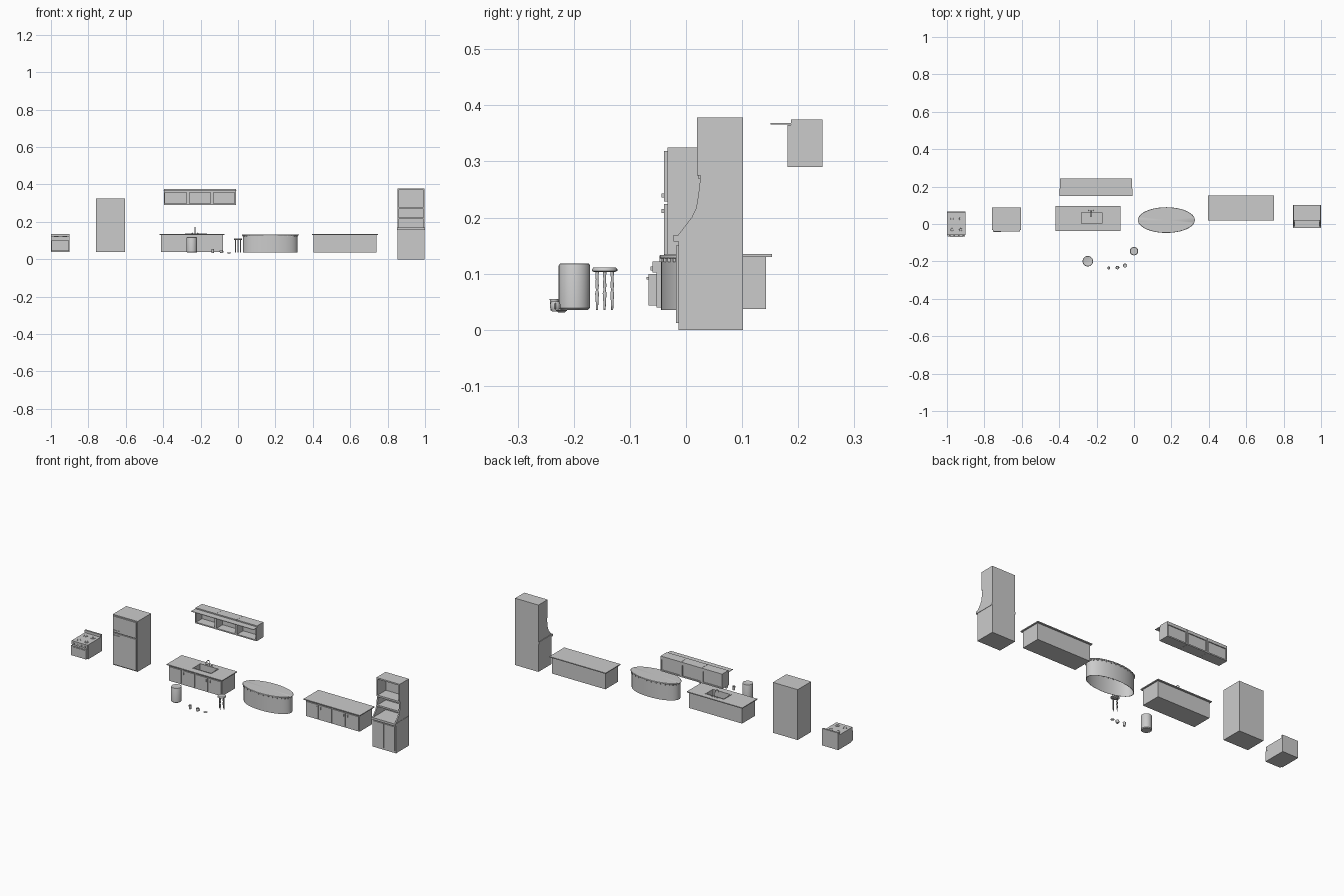
import bpy, bmesh, math
from mathutils import Vector

if "Cube" in bpy.data.objects:
    bpy.data.objects.remove(bpy.data.objects["Cube"])


def finish(name, bm, smooth=False):
    bmesh.ops.recalc_face_normals(bm, faces=bm.faces[:])
    me = bpy.data.meshes.new(name)
    bm.to_mesh(me)
    bm.free()
    ob = bpy.data.objects.new(name, me)
    bpy.context.collection.objects.link(ob)
    if smooth:
        bpy.ops.object.select_all(action='DESELECT')
        ob.select_set(True)
        bpy.context.view_layer.objects.active = ob
        bpy.ops.object.shade_smooth_by_angle(angle=math.radians(40))
    return ob


def boxes(name, *specs):
    """One object from boxes given as (x0, x1, y0, y1, z0, z1)."""
    bm = bmesh.new()
    for x0, x1, y0, y1, z0, z1 in specs:
        for v in bmesh.ops.create_cube(bm, size=1)['verts']:
            v.co = Vector(((x0 + x1) / 2 + v.co.x * (x1 - x0),
                           (y0 + y1) / 2 + v.co.y * (y1 - y0),
                           (z0 + z1) / 2 + v.co.z * (z1 - z0)))
    return finish(name, bm)


def lathe(name, cx, cy, profile, n=24, sx=1, sy=1):
    """Revolve (radius, z) points around a vertical axis."""
    bm = bmesh.new()
    rings = []
    for r, z in profile:
        m = n if r > 0 else 1
        rings.append([bm.verts.new((cx + sx * r * math.cos(2 * math.pi * i / n),
                                    cy + sy * r * math.sin(2 * math.pi * i / n), z))
                      for i in range(m)])
    for a, b in zip(rings, rings[1:]):
        if len(a) == len(b) == 1:
            continue
        for i in range(n):
            j = (i + 1) % n
            quad = [a[i % len(a)], a[j % len(a)], b[j % len(b)], b[i % len(b)]]
            bm.faces.new(list(dict.fromkeys(quad)))
    return finish(name, bm, True)


def tube(name, pts, r):
    cu = bpy.data.curves.new(name, 'CURVE')
    cu.dimensions = '3D'
    cu.bevel_depth, cu.bevel_resolution, cu.use_fill_caps = r, 2, True
    sp = cu.splines.new('POLY')
    sp.points.add(len(pts) - 1)
    for p, q in zip(sp.points, pts):
        p.co = (*q, 1)
    ob = bpy.data.objects.new(name, cu)
    bpy.context.collection.objects.link(ob)
    return ob


def cabinet(name, x0, x1, y0, y1, z0, z1):
    """Base cabinet with overhanging top and four doors."""
    body = boxes(name + "_body", (x0 + .008, x1 - .008, y0 + .01, y1 - .01, z0, z1 - .005))
    top = boxes(name + "_countertop", (x0, x1, y0, y1, z1 - .005, z1))
    w = (x1 - x0 - .016) / 4
    for i in range(4):
        a = x0 + .008 + i * w
        boxes(f"{name}_door_{i}", (a + .004, a + w - .004, y0 + .006, y0 + .0101, z0 + .006, z1 - .013))
        k = a + (w - .012 if i % 2 == 0 else .012)
        boxes(f"{name}_door_handle_{i}", (k - .0015, k + .0015, y0 + .003, y0 + .007, z1 - .035, z1 - .022))
    return body, top


# Stove
boxes("stove_body", (-1, -.9, -.053, .068, .04, .117))
boxes("stove_cooktop", (-1, -.9, -.06, .068, .117, .122))
boxes("stove_control_panel", (-.999, -.901, -.06, -.052, .102, .1171))
boxes("oven_door", (-.997, -.903, -.067, -.052, .043, .099))
boxes("oven_handle", (-.985, -.915, -.07, -.066, .09, .094))
boxes("stove_backguard", (-1, -.9, .058, .068, .122, .136))
for i in range(4):
    x, y = -.973 + .046 * (i % 2), -.03 + .058 * (i // 2)
    lathe(f"burner_{i}", x, y, [(.012, .1215), (.012, .124), (.008, .124), (.007, .1228), (0, .1228)], 16)
    kx = -.986 + .024 * i
    boxes(f"stove_knob_{i}", (kx - .004, kx + .004, -.0635, -.059, .106, .113))

# Refrigerator
boxes("fridge_body", (-.76, -.605, -.033, .087, .04, .325))
boxes("freezer_door", (-.755, -.61, -.039, -.0325, .229, .319))
boxes("fridge_door", (-.755, -.61, -.039, -.0325, .046, .224))
for nm, z in (("freezer_handle", .236), ("fridge_handle", .208)):
    boxes(nm, (-.75, -.712, -.044, -.041, z, z + .007),
          (-.748, -.744, -.042, -.038, z, z + .007), (-.718, -.714, -.042, -.038, z, z + .007))

# Sink cabinet with basin cut into it
parts = cabinet("sink_cabinet", -.42, -.073, -.038, .097, .04, .135)
cutter = boxes("basin_cutter", (-.28, -.17, .002, .062, .1, .2))
cutter.hide_render = True
for ob in parts:
    mod = ob.modifiers.new("basin", 'BOOLEAN')
    mod.operation, mod.object = 'DIFFERENCE', cutter
    bpy.ops.object.select_all(action='DESELECT')
    ob.select_set(True)
    bpy.context.view_layer.objects.active = ob
    bpy.ops.object.modifier_apply(modifier="basin")
bpy.data.objects.remove(cutter)
boxes("sink_rim", (-.284, -.166, -.002, .002, .134, .137), (-.284, -.166, .062, .066, .134, .137),
      (-.284, -.28, .002, .062, .134, .137), (-.17, -.166, .002, .062, .134, .137))
lathe("sink_drain", -.225, .032, [(.006, .1), (.006, .102), (0, .102)], 12)
arc = [(-.23, .056 + .016 * math.cos(t * math.pi / 8), .156 + .014 * math.sin(t * math.pi / 8)) for t in range(9)]
tube("faucet", [(-.23, .072, .134)] + arc + [(-.23, .04, .15)], .002)
for i, x in enumerate((-.245, -.215)):
    lathe(f"faucet_tap_{i}", x, .072, [(.004, .135), (.003, .141), (0, .142)], 10)

# Wall shelf of three open units with a projecting ledge
for i in range(3):
    a, b = -.396 + i * .1287, -.396 + (i + 1) * .1287 - .001
    boxes(f"wall_unit_{i}", (a, a + .007, .181, .243, .29, .365), (b - .007, b, .181, .243, .29, .365),
          (a + .007, b - .007, .181, .243, .29, .297), (a + .007, b - .007, .181, .243, .358, .365),
          (a + .007, b - .007, .234, .238, .297, .358))
    boxes(f"wall_unit_cap_{i}", (a, b, .187, .243, .365, .375))
boxes("wall_ledge", (-.399, -.009, .151, .19, .3655, .3685))

# Oval island, open underneath
cx, cy, ky = .173, .021, .45
lathe("island_body", cx, cy, [(.142, .126), (.142, .035), (.145, .035), (.145, .128)], 48, 1, ky)
lathe("island_top", cx, cy, [(0, .127), (.15, .127), (.1525, .129), (.1525, .131), (.15, .133), (0, .133)], 48, 1, ky)
studs = []
for i in range(32):
    t = 2 * math.pi * (i + .5) / 32
    x, y = cx + .1455 * math.cos(t), cy + .1455 * ky * math.sin(t)
    studs.append((x - .003, x + .003, y - .003, y + .003, .121, .1275))
boxes("island_trim_blocks", *studs)

# Long counter
cabinet("long_counter", .396, .748, .02, .153, .037, .135)

# Tall hutch: cupboard below, shelves between curved sides above
boxes("hutch_cupboard", (.852, .998, -.013, .102, 0, .157))
boxes("hutch_counter", (.849, 1.0, -.022, .102, .157, .169))
for i, x in enumerate((.858, .927)):
    boxes(f"hutch_door_{i}", (x, x + .065, -.018, -.0125, .012, .15))
side = [(.102, .169), (-.014, .169), (-.004, .182), (.01, .2), (.018, .217), (.022, .24), (.026, .275),
        (.02, .275), (.02, .378), (.102, .378)]
for nm, x in (("hutch_left_side", .852), ("hutch_right_side", .991)):
    bm = bmesh.new()
    f = bm.faces.new([bm.verts.new((x, y, z)) for y, z in side])
    ext = bmesh.ops.extrude_face_region(bm, geom=[f])['geom']
    bmesh.ops.translate(bm, vec=(.007, 0, 0), verts=[v for v in ext if isinstance(v, bmesh.types.BMVert)])
    finish(nm, bm)
boxes("hutch_back", (.859, .991, .095, .102, .169, .378))
boxes("hutch_top", (.859, .991, .02, .095, .37, .378))
boxes("hutch_upper_shelf", (.859, .991, .022, .095, .269, .279))
boxes("hutch_lower_shelf", (.859, .991, .02, .095, .215, .224))

# Bin with rounded rims
lathe("bin", -.247, -.199, [(0, .035), (.024, .035), (.028, .039), (.028, .114), (.0265, .1175), (.024, .118),
                            (.02, .1165), (0, .1165)], 28)

# Stool
lathe("stool_seat", 0, -.145, [(0, .103), (.019, .103), (.0225, .105), (.0225, .108), (.02, .111), (0, .111)], 28)
for i in range(4):
    t = math.pi / 2 * i
    lathe(f"stool_leg_{i}", .0135 * math.cos(t), -.145 + .0135 * math.sin(t),
          [(0, .035), (.0018, .035), (.0025, .05), (.0036, .065), (.002, .071), (.0034, .078), (.0024, .09),
           (.0034, .104)], 10)

# Small tableware
lathe("tumbler", -.135, -.235, [(0, .034), (.006, .034), (.008, .055), (.007, .055), (.0053, .036), (0, .036)], 16)
lathe("mug", -.089, -.233, [(0, .033), (.006, .033), (.0095, .04), (.009, .046), (.0075, .05), (.0065, .05),
                            (.008, .04), (0, .036)], 16)
tube("mug_handle", [(-.08 + .004 * math.sin(t * math.pi / 5), -.233, .042 + .005 * math.cos(t * math.pi / 5))
                    for t in range(6)], .001)
lathe("saucer", -.048, -.222, [(0, .031), (.006, .031), (.0105, .0345), (.0095, .035), (.005, .033), (0, .033)], 18)
